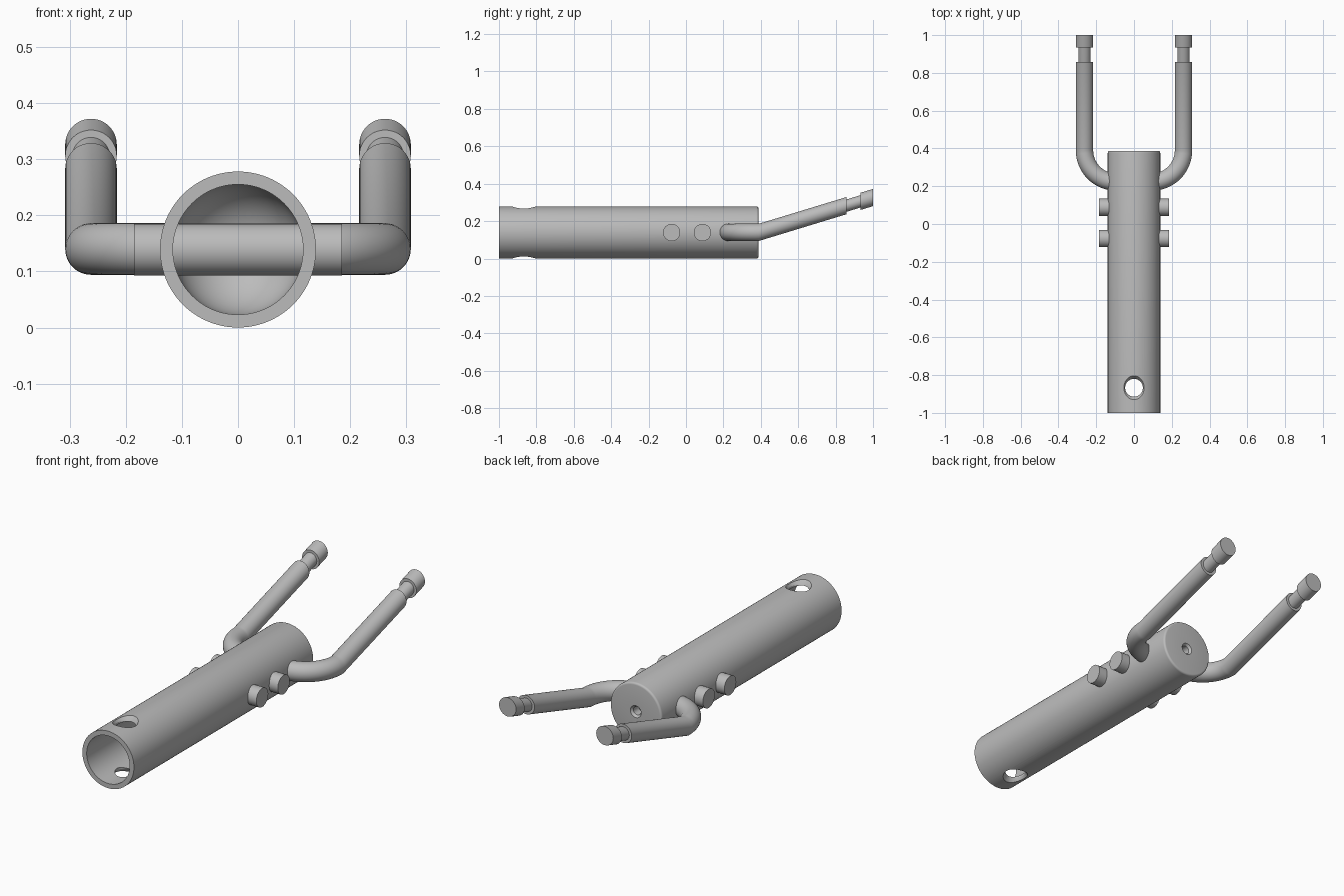
import bpy, bmesh
from math import sin, cos, pi, radians
from mathutils import Matrix, Vector

if "Cube" in bpy.data.objects:
    bpy.data.objects.remove(bpy.data.objects["Cube"], do_unlink=True)

R = 0.139            # tube radius, also the height of its axis
ROD = 0.046          # radius of pins and fork rods

steel = bpy.data.materials.new("grey steel")
steel.use_nodes = True
GREY = (0.5, 0.5, 0.5, 1)
steel.diffuse_color = GREY
steel.node_tree.nodes["Principled BSDF"].inputs["Base Color"].default_value = GREY


def finish(name, bm):
    """Turn a bmesh into a named object."""
    bmesh.ops.remove_doubles(bm, verts=bm.verts, dist=1e-5)
    bmesh.ops.recalc_face_normals(bm, faces=bm.faces)
    mesh = bpy.data.meshes.new(name)
    bm.to_mesh(mesh)
    bm.free()
    mesh.materials.append(steel)
    obj = bpy.data.objects.new(name, mesh)
    bpy.context.collection.objects.link(obj)
    return obj


def smooth(obj):
    bpy.ops.object.select_all(action='DESELECT')
    obj.select_set(True)
    bpy.context.view_layer.objects.active = obj
    bpy.ops.object.shade_smooth_by_angle(angle=radians(30))


def skin(bm, rings):
    """Bridge successive rings of points and cap both ends."""
    loops = [[bm.verts.new(p) for p in ring] for ring in rings]
    n = len(loops[0])
    for a, b in zip(loops, loops[1:]):
        for i in range(n):
            j = (i + 1) % n
            bm.faces.new((a[i], a[j], b[j], b[i]))
    bm.faces.new(loops[0])
    bm.faces.new(loops[-1])


def ring(center, side, radius, up=Vector((0, 0, 1)), n=48):
    return [center + (side * cos(2 * pi * i / n) + up * sin(2 * pi * i / n)) * radius
            for i in range(n)]


# Hollow tube: domed bore open at the front, rounded closed end at the back
bore, dome_start, dome_depth = 0.116, 0.17, 0.116
profile = [(bore * cos(i * pi / 24), dome_start + dome_depth * sin(i * pi / 24))
           for i in range(11, -1, -1)]
profile += [(bore, -1), (R, -1)]
profile += [(R - 0.01 + 0.01 * cos(i * pi / 8), 0.377 + 0.01 * sin(i * pi / 8))
            for i in range(5)]
profile += [(0.029, 0.387), (0.02, 0.376), (0.02, 0.335)]   # centre hole
bm = bmesh.new()
skin(bm, [ring(Vector((0, y, R)), Vector((1, 0, 0)), r, n=96) for r, y in profile])
tube = finish("tube", bm)

# Cross hole near the open end, flared at both surfaces
bm = bmesh.new()
flare = [(-0.2, 0.064), (-0.14, 0.064), (-0.128, 0.054), (-0.116, 0.047)]
levels = flare + [(-z, r) for z, r in reversed(flare)]
skin(bm, [ring(Vector((0, -0.867, R + z)), Vector((1, 0, 0)), r, Vector((0, 1, 0)))
          for z, r in levels])
cutter = finish("hole_cutter", bm)
cutter.hide_render = True
cut = tube.modifiers.new("cross_hole", 'BOOLEAN')
cut.object = cutter
cut.operation = 'DIFFERENCE'
cut.solver = 'EXACT'
bpy.context.view_layer.objects.active = tube
bpy.ops.object.modifier_apply(modifier=cut.name)
bpy.data.objects.remove(cutter, do_unlink=True)
smooth(tube)

# Cross pins through the tube
for name, y in (("front_pin", -0.077), ("rear_pin", 0.088)):
    bm = bmesh.new()
    skin(bm, [ring(Vector((x, y, R)), Vector((0, 1, 0)), ROD) for x in (-0.185, 0.185)])
    smooth(finish(name, bm))

# Fork arms: curved root, rising rod, neck and end knob
BEND, BEND_X, BEND_Y, SLOPE = 0.168, 0.094, 0.39, 0.305
for name, s in (("left_arm", 1), ("right_arm", -1)):
    rings = []
    for i in range(17):
        a = -pi / 2 + i * pi / 32
        out = Vector((s * cos(a), sin(a), 0))
        rings.append(ring(Vector((s * BEND_X, BEND_Y, R + 0.001)) + out * BEND, out, ROD))
    for y, r in ((0.858, ROD), (0.858, 0.033), (0.934, 0.033), (0.934, ROD), (1, ROD)):
        c = Vector((s * (BEND_X + BEND), y, R + 0.001 + SLOPE * (y - BEND_Y)))
        rings.append(ring(c, Vector((s, 0, 0)), r))
    bm = bmesh.new()
    skin(bm, rings)
    smooth(finish(name, bm))
